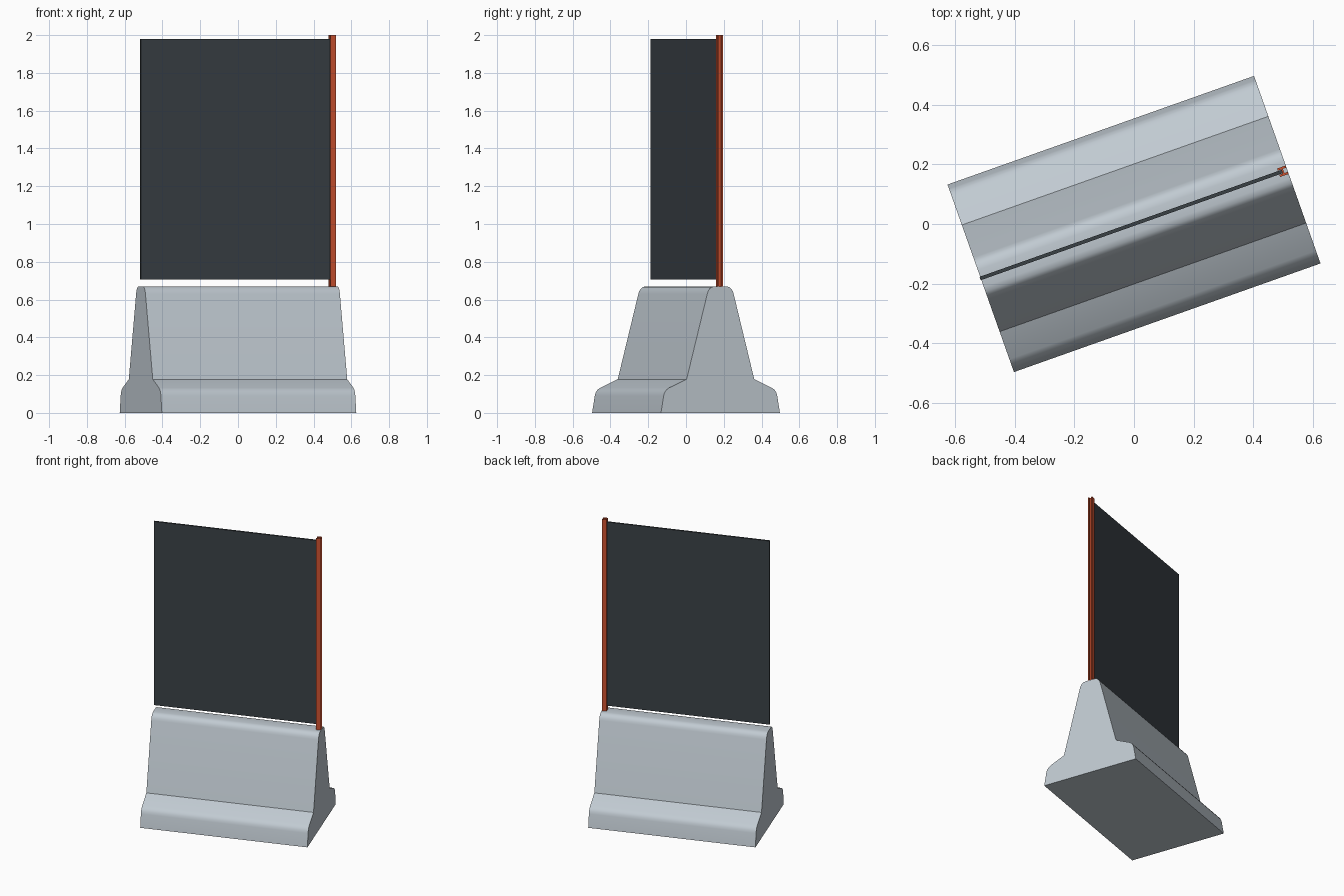
import bpy, bmesh, math
from mathutils import Matrix

if "Cube" in bpy.data.objects:
    bpy.data.objects.remove(bpy.data.objects["Cube"])

ANGLE = math.atan2(0.365, 1.03)          # the whole model is turned about z
TURN = Matrix.Rotation(ANGLE, 4, 'Z')


def material(name, rgb):
    m = bpy.data.materials.new(name)
    m.diffuse_color = (*rgb, 1)
    m.use_nodes = True
    m.node_tree.nodes["Principled BSDF"].inputs["Base Color"].default_value = m.diffuse_color
    return m


concrete = material("pale concrete", (0.53, 0.59, 0.64))
charcoal = material("charcoal panel", (0.042, 0.052, 0.06))
orange = material("rust orange", (0.62, 0.085, 0.03))


def prism(name, outline, depth, mat, place, smooth=None):
    """Extrude a closed 2D outline by a depth vector; place maps (u, v) to 3D."""
    bm = bmesh.new()
    face = bm.faces.new([bm.verts.new(place(u, v)) for u, v in outline])
    new = bmesh.ops.extrude_face_region(bm, geom=[face])["geom"]
    bmesh.ops.translate(bm, vec=depth, verts=[g for g in new if isinstance(g, bmesh.types.BMVert)])
    bmesh.ops.recalc_face_normals(bm, faces=bm.faces)
    bm.transform(TURN)
    me = bpy.data.meshes.new(name)
    bm.to_mesh(me)
    bm.free()
    me.materials.append(mat)
    ob = bpy.data.objects.new(name, me)
    bpy.context.collection.objects.link(ob)
    if smooth:
        bpy.ops.object.select_all(action='DESELECT')
        ob.select_set(True)
        bpy.context.view_layer.objects.active = ob
        bpy.ops.object.shade_smooth_by_angle(angle=math.radians(smooth))
    return ob


# Concrete barrier: mirrored half profile, flared foot and rounded crown
half = [(0.334, 0), (0.319, 0.09), (0.314, 0.107), (0.304, 0.122), (0.288, 0.133),
        (0.190, 0.178), (0.074, 0.63), (0.069, 0.645), (0.060, 0.658),
        (0.047, 0.667), (0.030, 0.67)]
profile = half + [(-y, z) for y, z in reversed(half)]
prism("concrete_barrier", profile, (1.092, 0, 0), concrete,
      lambda y, z: (-0.546, y, z), smooth=30)

# Thin screen panel, slotted into the post
T = 0.006
prism("screen_panel", [(-0.548, -T), (0.527, -T), (0.527, T), (-0.548, T)],
      (0, 0, 1.275), charcoal, lambda x, y: (x, y, 0.705))

# H-section post at the right-hand end
S, G, W = 0.015, 0.0075, 0.003           # half size, half groove, half web
right = [(W, -G), (S, -G), (S, -S)]
lower = [(-S, -S), (-S, -G), (-W, -G)]
upper = [(-x, -y) for x, y in right[:]] + [(-x, -y) for x, y in lower]
# order: lower-left flange, up the left groove, top flange, down the right groove
h_outline = lower + upper + right
prism("screen_post", h_outline, (0, 0, 1.33), orange,
      lambda x, y: (0.530 + x, y, 0.67))
